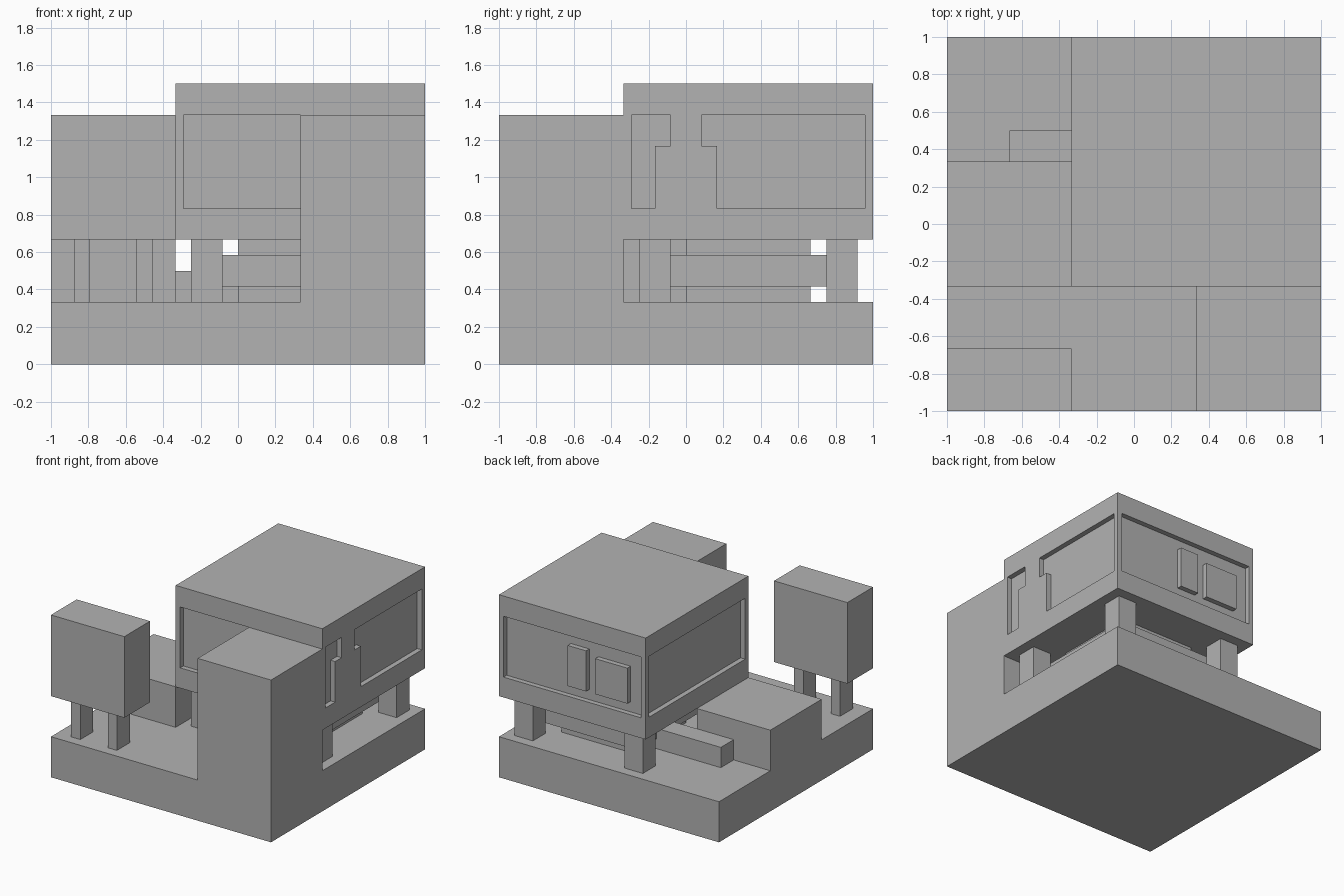
import bpy
import bmesh

cube = bpy.data.objects.get("Cube")
if cube:
    bpy.data.objects.remove(cube, do_unlink=True)

U = 1 / 24  # building grid step

grey = bpy.data.materials.new("plain_grey")
grey.use_nodes = True
grey.diffuse_color = (0.45, 0.45, 0.45, 1)
grey.node_tree.nodes["Principled BSDF"].inputs["Base Color"].default_value = (0.45, 0.45, 0.45, 1)


def box(name, x, y, z, edit=None):
    """Box between (low, high) limits counted in grid steps."""
    bm = bmesh.new()
    bmesh.ops.create_cube(bm, size=1)
    for v in bm.verts:
        for i, (lo, hi) in enumerate((x, y, z)):
            v.co[i] = (hi if v.co[i] > 0 else lo) * U
    if edit:
        edit(bm)
    mesh = bpy.data.meshes.new(name)
    bm.to_mesh(mesh)
    bm.free()
    mesh.materials.append(grey)
    obj = bpy.data.objects.new(name, mesh)
    bpy.context.collection.objects.link(obj)
    return obj


def recess_walls(bm):
    """Sink a wide window recess into each of the four walls."""
    bm.normal_update()
    walls = [f for f in bm.faces if abs(f.normal.z) < 0.5]
    bmesh.ops.inset_individual(bm, faces=walls, thickness=U, use_even_offset=True)
    for f in walls:
        middle = f.calc_center_median().z
        for v in f.verts:
            v.co.z = (32 if v.co.z > middle else 20) * U
    bm.normal_update()
    for f in bmesh.ops.extrude_discrete_faces(bm, faces=walls)["faces"]:
        bmesh.ops.translate(bm, verts=f.verts, vec=-f.normal * U)


# Ground and solid blocks
box("base", (-24, 24), (-24, 24), (0, 8))
box("corner_tower", (8, 24), (-24, -8), (8, 32))
box("low_block", (-24, -8), (-8, 8), (8, 16))
box("bench", (-16, 0), (8, 12), (8, 12))

# Raised house with recessed windows
box("house", (-8, 24), (-8, 24), (16, 36), recess_walls)

# Raised pieces inside the side and back recesses
box("side_panel_lower", (23, 24), (-4, 4), (20, 28))
box("side_panel_upper", (23, 24), (-2, 2), (28, 32))
box("back_panel_tall", (5, 9), (23, 24), (22, 30))
box("back_panel_wide", (-4, 3), (23, 24), (22, 29))

# Undercroft: core, ring beam and four pillars
box("undercroft_core", (0, 16), (0, 16), (8, 16))
box("ring_beam", (-2, 18), (-2, 18), (10, 14))
for side, x in (("right", -6), ("left", 18)):
    for end, y in (("front", -6), ("back", 18)):
        box(f"pillar_{end}_{side}", (x, x + 4), (y, y + 4), (8, 16))

# Raised slab on two legs
box("raised_slab", (-24, -8), (-24, -16), (16, 32))
for side, x in (("right", -21), ("left", -13)):
    box(f"slab_leg_{side}", (x, x + 2), (-22, -18), (8, 16))
